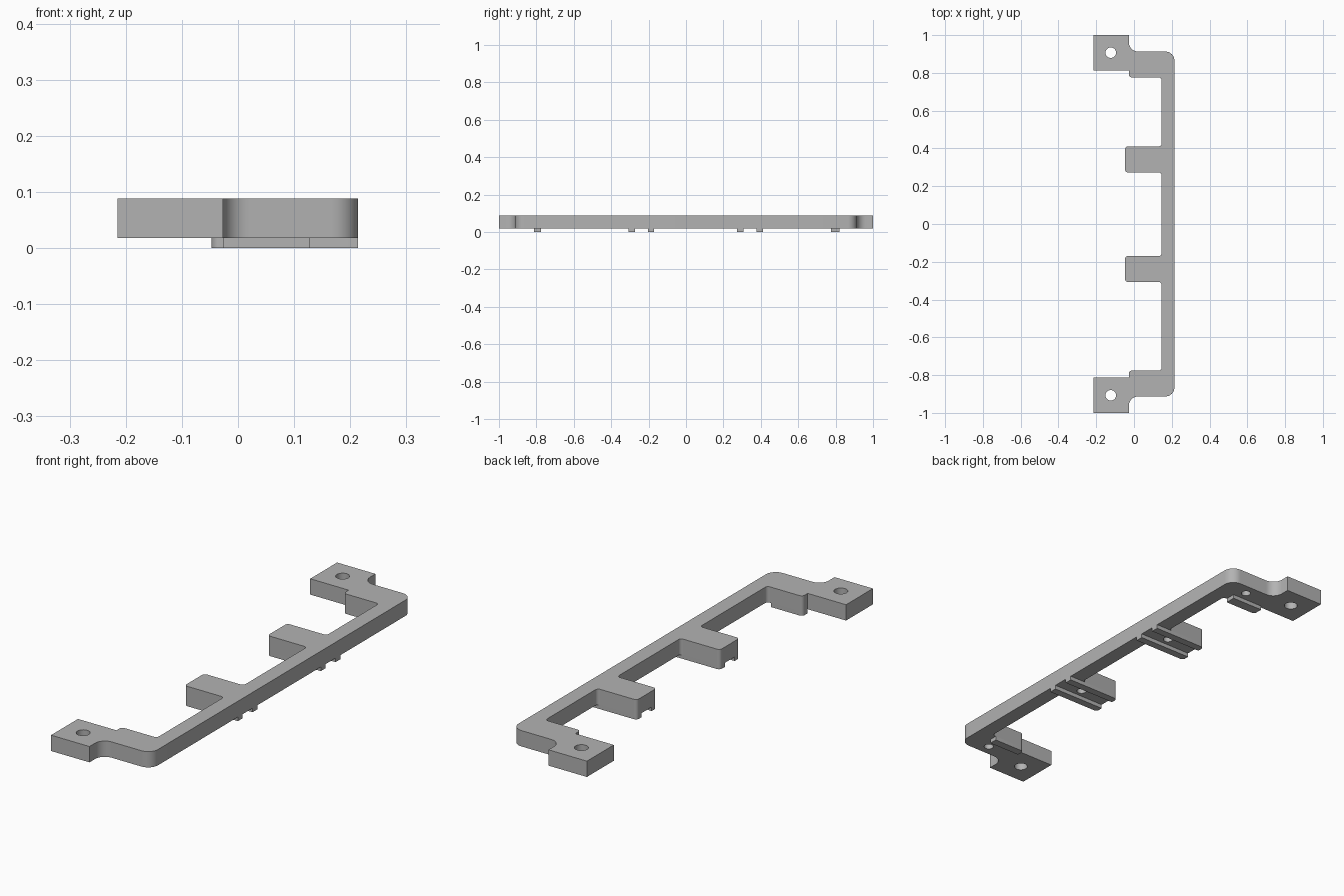
import bpy
import bmesh
import math
from mathutils import Vector

cube = bpy.data.objects.get("Cube")
if cube:
    bpy.data.objects.remove(cube, do_unlink=True)

grey = bpy.data.materials.new("light_grey")
grey.use_nodes = True
colour = (0.45, 0.45, 0.45, 1)
grey.diffuse_color = colour
grey.node_tree.nodes["Principled BSDF"].inputs["Base Color"].default_value = colour

BASE, TOP = 0.018, 0.088             # underside and top of the body
LEFT, OUTER, INNER = -0.215, 0.214, 0.146
TAB_X, TIP = -0.027, -0.047          # inner tab edge, finger tips
ARM_OUT, ARM_IN, TAB_IN = 0.913, 0.776, 0.812
BIG, SMALL = 0.048, 0.015            # corner radii
FINGERS = ((0.411, 0.273), (-0.17, -0.307))


def rounded(corners, steps=8):
    """Replace each right-angled corner (x, y, radius) by an arc."""
    points = []
    for i, (x, y, r) in enumerate(corners):
        p = Vector((x, y))
        if r == 0:
            points.append(p)
            continue
        a = (Vector(corners[i - 1][:2]) - p).normalized() * r
        b = (Vector(corners[(i + 1) % len(corners)][:2]) - p).normalized() * r
        for k in range(steps + 1):
            t = k / steps * math.pi / 2
            points.append(p + a + b - b * math.cos(t) - a * math.sin(t))
    return points


def prism(name, corners, low, high):
    """Extrude a rounded outline between two heights."""
    bm = bmesh.new()
    face = bm.faces.new([bm.verts.new((p.x, p.y, low)) for p in rounded(corners)])
    made = bmesh.ops.extrude_face_region(bm, geom=[face])["geom"]
    verts = [v for v in made if isinstance(v, bmesh.types.BMVert)]
    bmesh.ops.translate(bm, verts=verts, vec=(0, 0, high - low))
    bmesh.ops.recalc_face_normals(bm, faces=bm.faces)
    mesh = bpy.data.meshes.new(name)
    bm.to_mesh(mesh)
    bm.free()
    mesh.materials.append(grey)
    obj = bpy.data.objects.new(name, mesh)
    bpy.context.collection.objects.link(obj)
    return obj


def select(obj):
    bpy.ops.object.select_all(action="DESELECT")
    obj.select_set(True)
    bpy.context.view_layer.objects.active = obj


def drill(obj, x, y, radius, low, high):
    """Cut a round hole between two heights."""
    bpy.ops.mesh.primitive_cylinder_add(
        vertices=32, radius=radius, depth=high - low, location=(x, y, (low + high) / 2))
    cutter = bpy.context.object
    cutter.hide_render = True
    cutter.data.materials.append(grey)
    mod = obj.modifiers.new("hole", "BOOLEAN")
    mod.operation = "DIFFERENCE"
    mod.solver = "EXACT"
    mod.object = cutter
    select(obj)
    bpy.ops.object.modifier_apply(modifier=mod.name)
    bpy.data.objects.remove(cutter, do_unlink=True)


# Body: end arms with mounting tabs, joined by a spine with two fingers
end = [(OUTER, ARM_OUT, BIG), (TAB_X, ARM_OUT, BIG), (TAB_X, 1, 0), (LEFT, 1, 0),
       (LEFT, TAB_IN, 0), (TAB_X, TAB_IN, 0), (TAB_X, ARM_IN, SMALL), (INNER, ARM_IN, SMALL)]
outline = list(end)
for upper, lower in FINGERS:
    outline += [(INNER, upper, SMALL), (TIP, upper, SMALL),
                (TIP, lower, SMALL), (INNER, lower, SMALL)]
outline += [(x, -y, r) for x, y, r in reversed(end)]
body = prism("bracket_body", outline, BASE, TOP)
parts = [body]

# Through holes in the tabs and blind pilot holes underneath
for side in (1, -1):
    drill(body, -0.123, side * 0.907, 0.028, -0.1, 0.2)
    drill(body, 0.094, side * 0.864, 0.02, -0.1, 0.065)
for upper, lower in FINGERS:
    drill(body, 0.096, (upper + lower) / 2, 0.02, -0.1, 0.065)

# Pairs of ribs under each finger, running across the spine
for label, (upper, lower) in zip(("back", "front"), FINGERS):
    for number, edge, step in ((1, upper, -0.034), (2, lower, 0.034)):
        parts.append(prism(f"{label}_finger_rib_{number}", [
            (TIP, edge, SMALL), (OUTER, edge, 0),
            (OUTER, edge + step, 0), (TIP, edge + step, 0)], 0, BASE))

# One short rib along the inner edge of each arm
for label, side, width in (("back", 1, 0.046), ("front", -1, 0.036)):
    near, far = side * ARM_IN, side * (ARM_IN + width)
    parts.append(prism(f"{label}_arm_rib", [
        (TAB_X, near, SMALL), (0.128, near, 0), (0.128, far, 0), (TAB_X, far, 0)], 0, BASE))

# Smooth arcs, crisp edges
for part in parts:
    select(part)
    bpy.ops.object.shade_smooth_by_angle(angle=math.radians(30))
